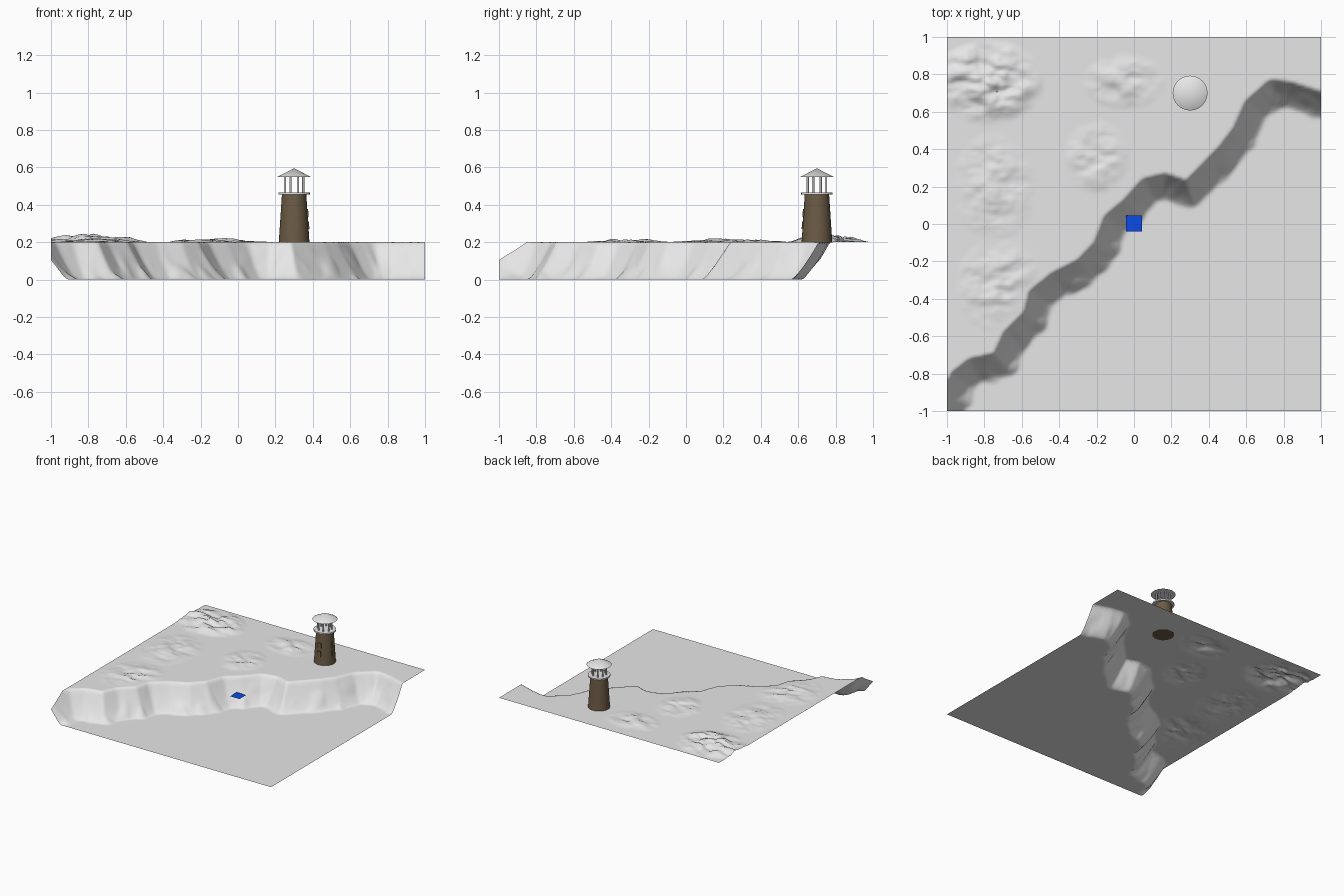
import bpy, bmesh, math
from mathutils import Vector, noise

if "Cube" in bpy.data.objects:
    bpy.data.objects.remove(bpy.data.objects["Cube"])


def material(name, rgb):
    m = bpy.data.materials.new(name)
    m.diffuse_color = (*rgb, 1)
    m.use_nodes = True
    m.node_tree.nodes["Principled BSDF"].inputs["Base Color"].default_value = m.diffuse_color
    return m


STONE = material("pale_stone", (0.8, 0.8, 0.8))
BROWN = material("brown_masonry", (0.15, 0.105, 0.06))
BLUE = material("blue", (0.004, 0.08, 0.9))


def finish(bm, name, mat, angle=None):
    me = bpy.data.meshes.new(name)
    bm.to_mesh(me)
    bm.free()
    ob = bpy.data.objects.new(name, me)
    bpy.context.collection.objects.link(ob)
    me.materials.append(mat)
    if angle:
        bpy.ops.object.select_all(action='DESELECT')
        ob.select_set(True)
        bpy.context.view_layer.objects.active = ob
        bpy.ops.object.shade_smooth_by_angle(angle=math.radians(angle))
    return ob


# Cliff centre line, seen from above
LINE = [Vector(p) for p in [
    (-1.02, -1.2), (-.985, -1), (-.92, -.84), (-.85, -.785), (-.70, -.75), (-.64, -.62),
    (-.53, -.51), (-.50, -.40), (-.40, -.32), (-.26, -.25), (-.155, -.14),
    (-.10, 0), (-.01, .075), (.085, .18), (.165, .2), (.3, .155),
    (.38, .235), (.51, .37), (.59, .475), (.65, .61), (.75, .70),
    (.83, .69), (1.0, .635), (1.3, .54)]]
AREA = LINE + [Vector(p) for p in [(1.3, 1.4), (-1.4, 1.4), (-1.4, -1.2)]]


def on_plateau(p):
    inside = False
    for a, b in zip(AREA, AREA[1:] + AREA[:1]):
        if (a.y > p.y) != (b.y > p.y):
            if p.x < a.x + (p.y - a.y) * (b.x - a.x) / (b.y - a.y):
                inside = not inside
    return inside


def distance(p):
    best = 9.0
    for a, b in zip(LINE, LINE[1:]):
        e = b - a
        t = min(1, max(0, (p - a).dot(e) / e.length_squared))
        best = min(best, (p - a - e * t).length)
    return best if on_plateau(p) else -best


# Hilly patches on the plateau: x, y, radius x, radius y, height
HILLS = [(-.78, .76, .2, .15, .052), (-.05, .76, .15, .10, .022),
         (-.2, .36, .12, .13, .022), (-.75, .2, .15, .2, .02),
         (-.72, -.33, .16, .17, .022)]


def height(p):
    d = distance(p)
    n = noise.noise(Vector((p.x * 11, p.y * 11, 3)))
    # ragged spurs widen the foot of the cliff
    foot = .07 + .035 * max(0, n)
    t = min(1, max(0, (d + foot) / (foot + .07)))
    z = .2 * t ** 1.3
    if d > .09:
        bump = 0
        for x, y, rx, ry, h in HILLS:
            q = ((p.x - x) / rx) ** 2 + ((p.y - y) / ry) ** 2
            bump += h * max(0, 1 - q / 2.2)
        rough = noise.fractal(Vector((p.x * 7, p.y * 12, 1)), 1, 2, 3)
        z += bump * min(1, max(0, .5 + .8 * rough)) * min(1, (d - .09) * 12)
    return z


# Terrain: one open sheet
bm = bmesh.new()
bmesh.ops.create_grid(bm, x_segments=150, y_segments=150, size=1)
for v in bm.verts:
    v.co.z = height(v.co.xy)
finish(bm, "cliff_terrain", STONE, 60)

# Blue marker plate halfway up the cliff
bm = bmesh.new()
bmesh.ops.create_grid(bm, x_segments=1, y_segments=1, size=.043)
bmesh.ops.translate(bm, verts=bm.verts, vec=(0, .002, .102))
finish(bm, "blue_plate", BLUE)

# Lighthouse
CX, CY = .3, .7


def round_part(bm, r1, r2, z1, z2, x=CX, y=CY, sides=32):
    g = bmesh.ops.create_cone(bm, cap_ends=True, segments=sides, radius1=r1,
                              radius2=r2, depth=z2 - z1)
    bmesh.ops.translate(bm, verts=g['verts'], vec=(x, y, (z1 + z2) / 2))


def tower_radius(z):
    return .082 - (z - .2) * .066


bm = bmesh.new()
round_part(bm, tower_radius(.2), tower_radius(.456), .199, .456)
finish(bm, "tower", BROWN, 30)

bm = bmesh.new()
round_part(bm, .084, .084, .455, .466)
finish(bm, "gallery", STONE, 30)

bm = bmesh.new()
for i in range(8):
    a = math.radians(22.5 + 45 * i)
    round_part(bm, .006, .006, .465, .55, CX + .053 * math.cos(a),
               CY + .053 * math.sin(a), 10)
finish(bm, "lantern_posts", STONE, 40)

bm = bmesh.new()
round_part(bm, .093, 0, .547, .595)
finish(bm, "roof", STONE, 30)

# Windows: thin plates on the front and right
bm = bmesh.new()
for a in (-math.pi / 2, 0):
    out = Vector((math.cos(a), math.sin(a), 0))
    side = Vector((-out.y, out.x, 0))
    for z in (.29, .355):
        g = bmesh.ops.create_cube(bm, size=1)
        c = Vector((CX, CY, z)) + out * tower_radius(z)
        for v in g['verts']:
            u = v.co.copy()
            v.co = c + out * (u.x * .009 - u.z * .0026) + side * u.y * .034
            v.co.z = z + u.z * .042
finish(bm, "windows", BROWN)
